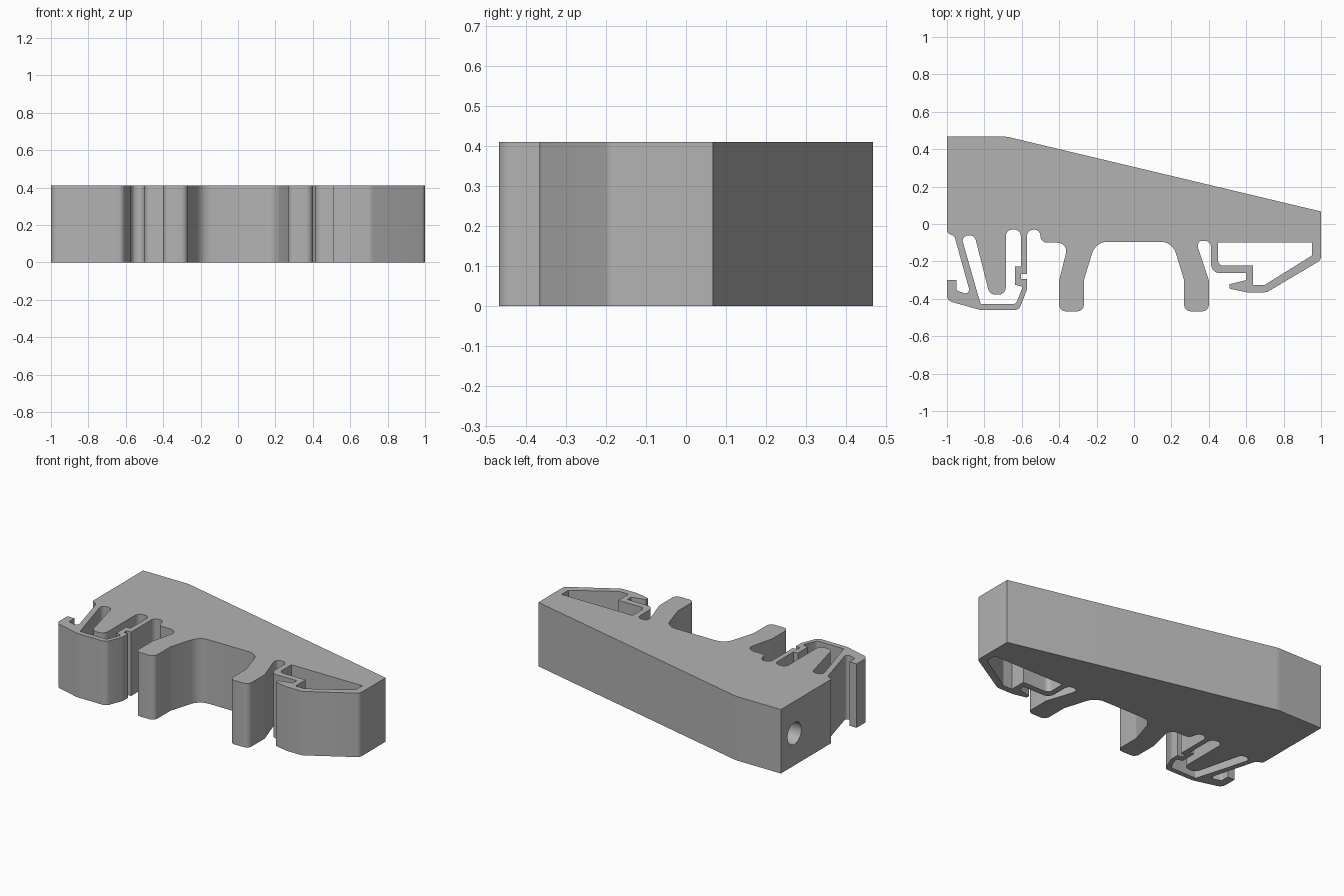
import bpy, bmesh, math
from mathutils import Vector

if "Cube" in bpy.data.objects:
    bpy.data.objects.remove(bpy.data.objects["Cube"])

H = 0.41


def rounded(points, steps=6):
    """Profile points (x, y[, corner radius]) -> outline with filleted corners."""
    out = []
    n = len(points)
    for i, p in enumerate(points):
        c = Vector(p[:2])
        r = p[2] if len(p) > 2 else 0
        if not r:
            out.append(c)
            continue
        a = Vector(points[i - 1][:2]) - c
        b = Vector(points[(i + 1) % n][:2]) - c
        la, lb = a.length, b.length
        a.normalize()
        b.normalize()
        half = a.angle(b) / 2
        t = min(r / math.tan(half), la * 0.49, lb * 0.49)
        r = t * math.tan(half)
        centre = c + (a + b).normalized() * (r / math.sin(half))
        v0, v1 = c + a * t - centre, c + b * t - centre
        sweep = v0.angle(v1)
        for k in range(steps + 1):
            f = k / steps
            w = (v0 * math.sin((1 - f) * sweep) + v1 * math.sin(f * sweep)) / math.sin(sweep)
            out.append(centre + w)
    return out


# One rail leg, from the outer side round to the arch (right hand side)
leg = [(0.343, -0.13, 0.04), (0.40, -0.30, 0.03), (0.40, -0.467, 0.035),
       (0.268, -0.467, 0.035), (0.268, -0.30, 0.04), (0.205, -0.095, 0.085)]
leg_left = [(-x, y, r) for x, y, r in reversed(leg)]
leg_left[-1] = (-0.35, -0.10, 0.045)

outline = [
    # wedge top and right clip
    (-1, 0.467), (-0.68, 0.467, 0.15), (1, 0.067), (1, -0.193, 0.035),
    (0.71, -0.365, 0.05), (0.60, -0.365, 0.03), (0.51, -0.345), (0.51, -0.322),
    (0.60, -0.30), (0.60, -0.262), (0.412, -0.262, 0.045),
    # notch, legs and arch
    (0.412, -0.09, 0.034), (0.343, -0.09, 0.034),
] + leg + leg_left + [
    # slot and left clip
    (-0.50, -0.10, 0.035), (-0.50, -0.03, 0.034), (-0.572, -0.03, 0.034),
    (-0.572, -0.266), (-0.603, -0.266), (-0.603, -0.295), (-0.572, -0.295),
    (-0.572, -0.35, 0.03), (-0.615, -0.46, 0.035), (-0.82, -0.46, 0.05),
    (-1, -0.41, 0.04), (-1, -0.30), (-0.95, -0.30), (-0.95, -0.355, 0.015),
    (-0.872, -0.382, 0.02), (-0.96, -0.065, 0.03), (-1, -0.047, 0.02),
]
right_window = [(0.449, -0.10), (0.952, -0.10), (0.952, -0.168), (0.70, -0.325, 0.01),
                (0.636, -0.325), (0.636, -0.223), (0.449, -0.223, 0.03)]
left_window = [(-0.925, -0.062, 0.031), (-0.852, -0.062, 0.031), (-0.772, -0.378, 0.04),
               (-0.685, -0.378, 0.04), (-0.685, -0.03, 0.034), (-0.605, -0.03, 0.034),
               (-0.605, -0.226), (-0.635, -0.226), (-0.635, -0.325), (-0.60, -0.335),
               (-0.60, -0.35), (-0.632, -0.428, 0.02), (-0.82, -0.428, 0.01)]

# Body: fill the outline around both windows and extrude
bm = bmesh.new()
for loop in (outline, right_window, left_window):
    vs = [bm.verts.new((p.x, p.y, 0)) for p in rounded(loop)]
    for i, v in enumerate(vs):
        bm.edges.new((vs[i - 1], v))
bmesh.ops.triangle_fill(bm, use_beauty=True, use_dissolve=False, edges=bm.edges[:], normal=(0, 0, 1))
ext = bmesh.ops.extrude_face_region(bm, geom=bm.faces[:], use_keep_orig=True)
bmesh.ops.translate(bm, vec=(0, 0, H), verts=[g for g in ext["geom"] if isinstance(g, bmesh.types.BMVert)])
bmesh.ops.recalc_face_normals(bm, faces=bm.faces[:])
mesh = bpy.data.meshes.new("terminal_block_body")
bm.to_mesh(mesh)
bm.free()
body = bpy.data.objects.new("terminal_block_body", mesh)
bpy.context.collection.objects.link(body)

grey = bpy.data.materials.new("plain grey")
grey.diffuse_color = (0.45, 0.45, 0.45, 1)
grey.use_nodes = True
grey.node_tree.nodes["Principled BSDF"].inputs["Base Color"].default_value = grey.diffuse_color
mesh.materials.append(grey)

# Round blind hole in the left end
bpy.ops.mesh.primitive_cylinder_add(vertices=40, radius=0.07, depth=0.8,
                                    location=(-1, 0.33, H / 2), rotation=(0, math.pi / 2, 0))
cutter = bpy.context.object
cutter.name = "hole_cutter"
cutter.hide_render = True
cutter.data.materials.append(grey)
bpy.ops.object.select_all(action='DESELECT')
bpy.context.view_layer.objects.active = body
body.select_set(True)
mod = body.modifiers.new("end_hole", 'BOOLEAN')
mod.operation = 'DIFFERENCE'
mod.solver = 'EXACT'
mod.object = cutter
bpy.ops.object.modifier_apply(modifier=mod.name)
bpy.data.objects.remove(cutter)
bpy.ops.object.shade_smooth_by_angle(angle=math.radians(30))
